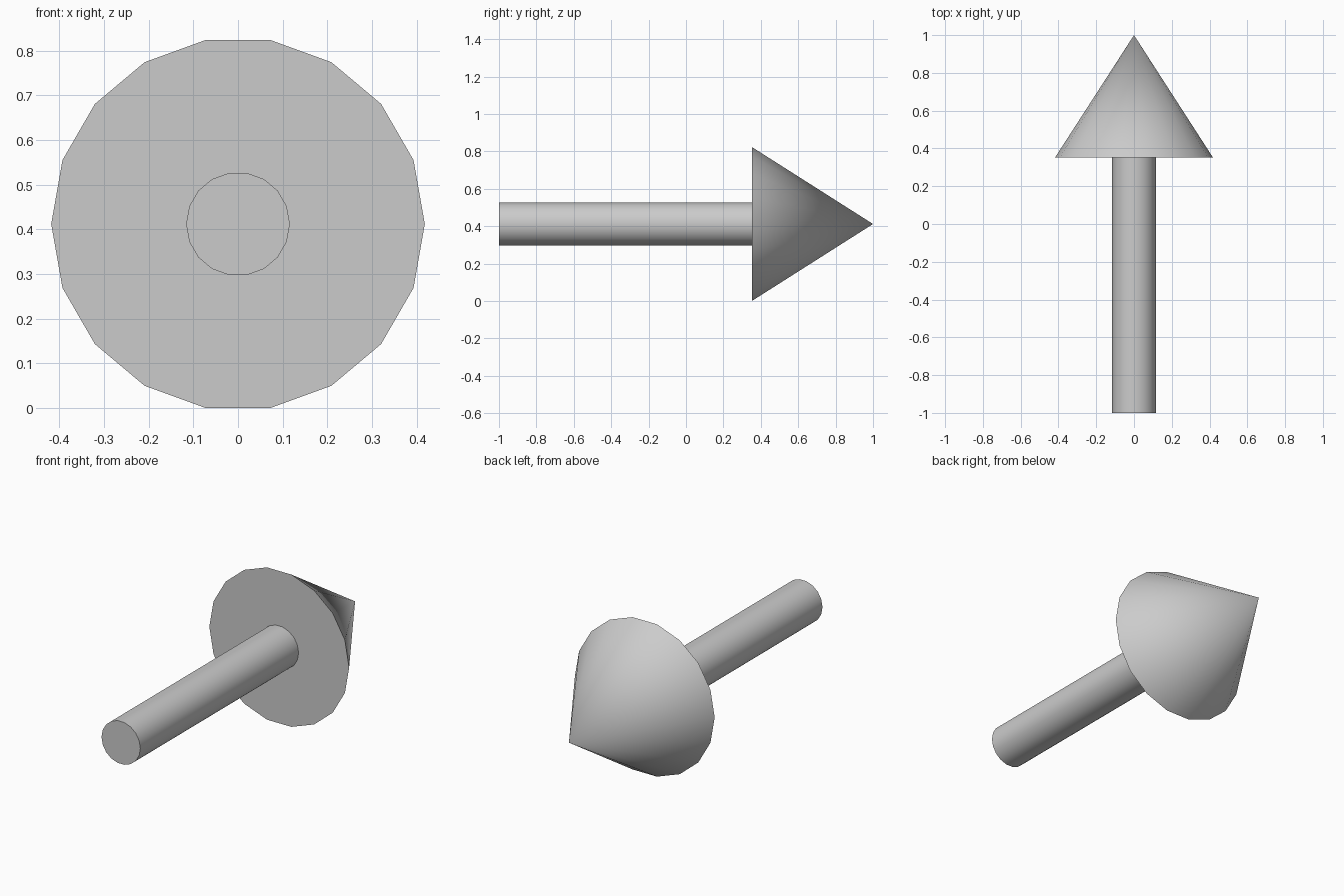
import bpy
from math import radians

if "Cube" in bpy.data.objects:
    bpy.data.objects.remove(bpy.data.objects["Cube"])

SIDES = 18
AXIS_Z = 0.412          # height of the arrow's axis
ALONG_Y = (radians(-90), radians(90), 0)  # points +y, with corners on the x axis


def round_part(name, r_back, r_front, y_back, y_front):
    """Capped cylinder or cone lying along y."""
    bpy.ops.mesh.primitive_cone_add(
        vertices=SIDES, radius1=r_back, radius2=r_front,
        depth=y_front - y_back,
        location=(0, (y_back + y_front) / 2, AXIS_Z), rotation=ALONG_Y)
    obj = bpy.context.object
    obj.name = name
    bpy.ops.object.transform_apply(location=True, rotation=True, scale=True)
    bpy.ops.object.shade_smooth_by_angle(angle=radians(30))
    return obj


# Straight shaft, ending at the head's base
round_part("arrow_shaft", 0.116, 0.116, -1.0, 0.352)

# Pointed head
round_part("arrow_head", 0.418, 0.0, 0.352, 1.0)
